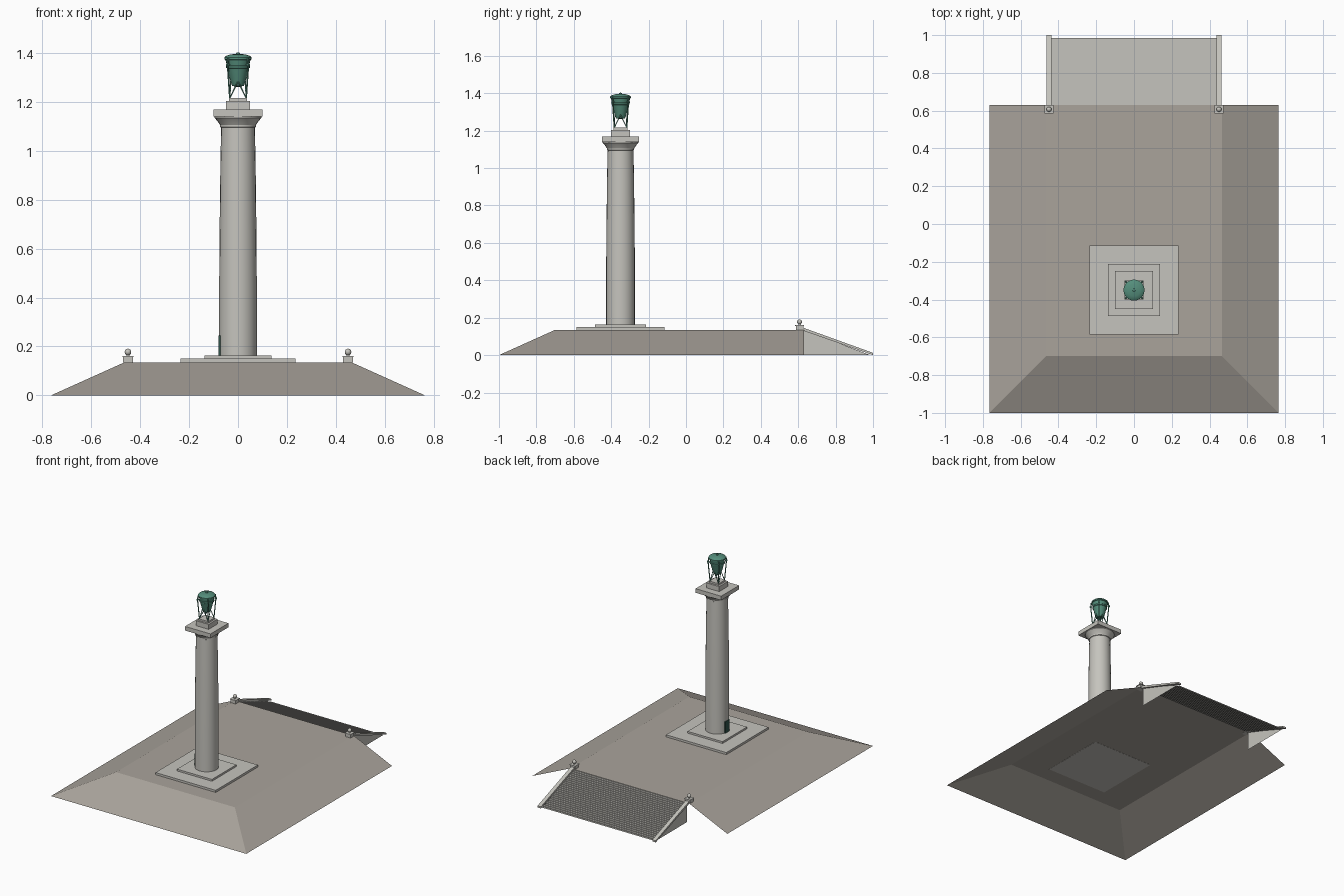
import bpy, bmesh, math
from mathutils import Vector

if "Cube" in bpy.data.objects:
    bpy.data.objects.remove(bpy.data.objects["Cube"])

CY = -0.35   # column centre in y
TOP = 0.135  # terrace height


def material(name, rgb):
    m = bpy.data.materials.new(name)
    m.diffuse_color = (*rgb, 1)
    m.use_nodes = True
    m.node_tree.nodes["Principled BSDF"].inputs["Base Color"].default_value = m.diffuse_color
    return m


EARTH = material("earth", (0.40, 0.37, 0.33))
STONE = material("stone", (0.56, 0.55, 0.51))
BRONZE = material("patina", (0.09, 0.27, 0.20))
DARK = material("dark_bronze", (0.03, 0.09, 0.07))


def mesh(name, verts, faces, mat):
    me = bpy.data.meshes.new(name)
    me.from_pydata(verts, [], faces)
    ob = bpy.data.objects.new(name, me)
    bpy.context.collection.objects.link(ob)
    me.materials.append(mat)
    return ob


def box(name, x, y, z0, z1, hx, hy, mat=STONE):
    v = [(x + sx * hx, y + sy * hy, z) for z in (z0, z1)
         for sx, sy in ((-1, -1), (1, -1), (1, 1), (-1, 1))]
    f = [(3, 2, 1, 0), (4, 5, 6, 7)] + [(i, (i + 1) % 4, (i + 1) % 4 + 4, i + 4) for i in range(4)]
    return mesh(name, v, f, mat)


def lathe(name, profile, x, y, n, mat=STONE, angle=40):
    v = [(x + r * math.cos(2 * math.pi * i / n), y + r * math.sin(2 * math.pi * i / n), z)
         for r, z in profile for i in range(n)]
    f = [(k * n + i, k * n + (i + 1) % n, (k + 1) * n + (i + 1) % n, (k + 1) * n + i)
         for k in range(len(profile) - 1) for i in range(n)]
    f += [tuple(range(n))[::-1], tuple(range(len(v) - n, len(v)))]
    ob = mesh(name, v, f, mat)
    bpy.context.view_layer.objects.active = ob
    ob.select_set(True)
    bpy.ops.object.shade_smooth_by_angle(angle=math.radians(angle))
    ob.select_set(False)
    return ob


def rod(name, a, b, r, mat=BRONZE, n=6):
    a, b = Vector(a), Vector(b)
    bm = bmesh.new()
    bmesh.ops.create_cone(bm, cap_ends=True, segments=n, radius1=r, radius2=r, depth=(b - a).length)
    rot = (b - a).to_track_quat('Z', 'Y')
    for v in bm.verts:
        v.co = rot @ v.co + (a + b) / 2
    me = bpy.data.meshes.new(name)
    bm.to_mesh(me)
    bm.free()
    me.materials.append(mat)
    bpy.context.collection.objects.link(bpy.data.objects.new(name, me))


# Sloped terrace: open shell, no back or underside
mesh("terrace",
     [(-.765, -1, 0), (.765, -1, 0), (.765, .63, 0), (-.765, .63, 0),
      (-.465, -.70, TOP), (.465, -.70, TOP), (.465, .63, TOP), (-.465, .63, TOP)],
     [(0, 1, 5, 4), (1, 2, 6, 5), (3, 0, 4, 7), (4, 5, 6, 7)], EARTH)

# Back stairs: one folded sheet of treads and risers
N = 24
pts = [(.63, TOP)]
for i in range(N):
    y, z = .63 + .355 * i / N, TOP * (1 - (i + 1) / N)
    pts += [(y, z), (y + .355 / N, z)]
mesh("stairs", [(x, y, z) for y, z in pts for x in (-.44, .44)],
     [(2 * i + 1, 2 * i, 2 * i + 2, 2 * i + 3) for i in range(len(pts) - 1)], STONE)

# Stair cheeks, sloping copings, posts and balls
for side, s in (("left", -1), ("right", 1)):
    mesh(side + "_cheek", [(s * .45, .63, 0), (s * .45, .985, 0), (s * .45, .63, TOP)], [(0, 1, 2)], STONE)
    prof = [(.62, .133), (1, 0), (1, .012), (.62, .149)]
    mesh(side + "_coping", [(x, y, z) for x in (s * .436, s * .463) for y, z in prof],
         [(0, 1, 2, 3), (7, 6, 5, 4)] + [(i, i + 4, (i + 1) % 4 + 4, (i + 1) % 4) for i in range(4)], STONE)
    box(side + "_post", s * .45, .607, TOP - .001, .156, .020, .020)
    box(side + "_post_cap", s * .45, .607, .156, .161, .023, .023)
    ball = [(.007, .161), (.006, .166)]
    ball += [(.0135 * math.sin(math.radians(a)) + .0001, .1775 - .0135 * math.cos(math.radians(a)))
             for a in range(30, 181, 25)]
    lathe(side + "_ball", ball, s * .45, .607, 14)

# Stepped plinth
box("lower_plinth", 0, CY, TOP - .001, .15, .236, .236)
box("upper_plinth", 0, CY, .15, .163, .137, .137)

# Column shaft with slight swelling, neck and flared capital
lathe("column", [(.077, .163), (.077, .45), (.075, .7), (.072, .95), (.069, 1.095),
                 (.073, 1.097), (.073, 1.105), (.084, 1.122), (.096, 1.135), (.096, 1.141)],
      0, CY, 24, angle=25)
box("abacus", 0, CY, 1.14, 1.169, .10, .10)
box("lantern_block", 0, CY, 1.169, 1.204, .050, .050)
box("lantern_step", 0, CY, 1.204, 1.216, .037, .037)

# Door on the left of the shaft
box("door", -.072, CY, .163, .245, .008, .025, DARK)

# Bronze urn with rim, lid and finial
lathe("urn", [(.006, 1.262), (.024, 1.266), (.031, 1.285), (.041, 1.325), (.045, 1.338),
              (.049, 1.340), (.049, 1.347), (.046, 1.350), (.051, 1.372), (.056, 1.374),
              (.056, 1.382), (.050, 1.388), (.032, 1.394), (.008, 1.397), (.007, 1.402), (.001, 1.403)],
      0, CY, 20, BRONZE)

# Urn legs, braces and lugs on the four diagonals
for k in range(4):
    def at(r, z, deg=45):
        a = math.radians(90 * k + deg)
        return (r * math.cos(a), CY + r * math.sin(a), z)
    rod("urn_leg", at(.047, 1.214), at(.060, 1.352), .0035)
    rod("urn_lug", at(.050, 1.352), at(.066, 1.352), .005)
    rod("urn_upper_leg", at(.060, 1.352), at(.056, 1.38), .004)
    rod("urn_brace_a", at(.047, 1.216), at(.030, 1.285, 90), .0025)
    rod("urn_brace_b", at(.047, 1.216), at(.030, 1.285, 0), .0025)
